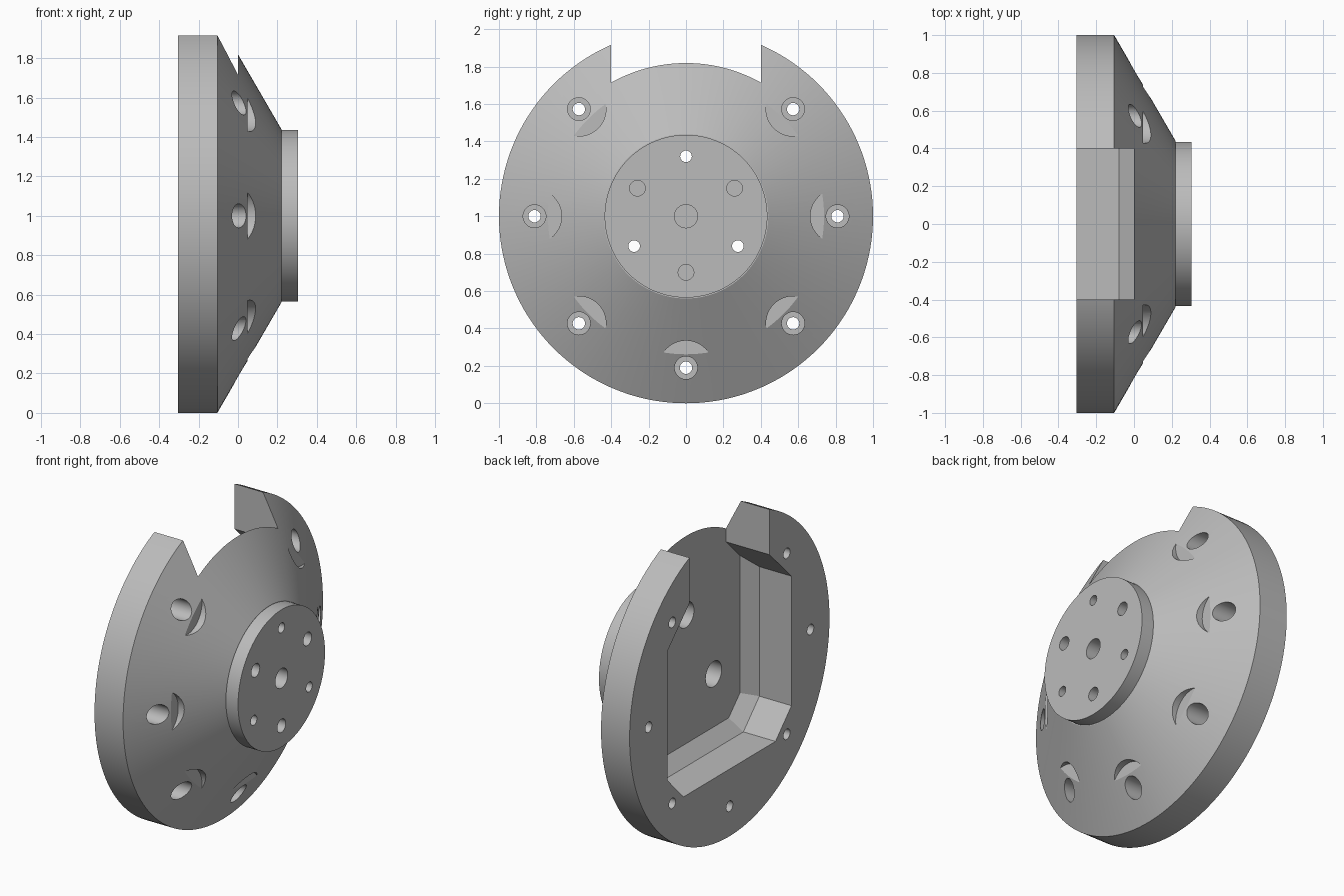
import bpy, bmesh, math
from mathutils import Vector

cube = bpy.data.objects.get("Cube")
if cube:
    bpy.data.objects.remove(cube, do_unlink=True)

CENTRE = 1.0  # height of the flange axis, which runs along x

grey = bpy.data.materials.new("machined grey")
grey.use_nodes = True
colour = (0.5, 0.5, 0.5, 1)
grey.diffuse_color = colour
grey.node_tree.nodes["Principled BSDF"].inputs["Base Color"].default_value = colour


def skin(bm, rings):
    """Join matching rings of points into a closed solid."""
    loops = [[bm.verts.new(p) for p in ring] for ring in rings]
    n = len(loops[0])
    for a, b in zip(loops, loops[1:]):
        for i in range(n):
            j = (i + 1) % n
            bm.faces.new((a[i], a[j], b[j], b[i]))
    bm.faces.new(loops[0][::-1])
    bm.faces.new(loops[-1])


def turn(bm, profile, y=0, up=0, segments=32):
    """Turn a profile of (x, radius) about an axis parallel to x."""
    angles = [math.tau * i / segments for i in range(segments)]
    skin(bm, [[Vector((x, y + r * math.cos(a), CENTRE + up + r * math.sin(a)))
               for a in angles] for x, r in profile])


def finish(bm, name):
    bmesh.ops.recalc_face_normals(bm, faces=bm.faces)
    mesh = bpy.data.meshes.new(name)
    bm.to_mesh(mesh)
    bm.free()
    mesh.materials.append(grey)
    ob = bpy.data.objects.new(name, mesh)
    bpy.context.collection.objects.link(ob)
    return ob


# Flange body: rim, cone and raised boss
bm = bmesh.new()
turn(bm, [(-0.305, 1), (-0.105, 1), (0.22, 0.44), (0.22, 0.435), (0.305, 0.435)], segments=144)
flange = finish(bm, "flange")

# Rear pocket, open through the top of the rim, with a bevelled floor edge
mouth = [(0.4, 1.2), (0.4, 0.63), (0.62, 0.41), (0.62, -0.41), (0.46, -0.575)]
floor = [(0.4, 1.2), (0.4, 0.63), (0.54, 0.49), (0.54, -0.38), (0.427, -0.495)]


def section(x, half):
    both = half + [(-y, z) for y, z in reversed(half)]
    return [Vector((x, y, CENTRE + z)) for y, z in both]


bm = bmesh.new()
skin(bm, [section(-0.5, mouth), section(-0.08, mouth), section(0, floor)])
pocket = finish(bm, "pocket_cutter")

bm = bmesh.new()
# Counterbored rim bolt holes with spot faces, skipping the open top
bolt = [(-0.5, 0.033), (-0.12, 0.033), (-0.12, 0.061), (0.047, 0.061), (0.047, 0.145), (0.4, 0.145)]
for k in range(8):
    if k != 2:
        a = k * math.pi / 4
        turn(bm, bolt, 0.81 * math.cos(a), 0.81 * math.sin(a), 48)

# Boss holes: three through holes counterbored from behind, three blind holes
through = [(-0.06, 0.08), (0.15, 0.08), (0.15, 0.031), (0.5, 0.031)]
blind = [(0.16, 0.042), (0.5, 0.042)]
for k in range(3):
    a = math.pi / 2 + k * math.tau / 3
    turn(bm, through, 0.32 * math.cos(a), 0.32 * math.sin(a))
    turn(bm, blind, -0.3 * math.cos(a), -0.3 * math.sin(a))
turn(bm, [(0.12, 0.062), (0.5, 0.062)])
holes = finish(bm, "hole_cutter")

# Cut the pocket and the holes, then drop the cutters
bpy.context.view_layer.objects.active = flange
for cutter in (pocket, holes):
    cutter.hide_render = True
    mod = flange.modifiers.new(cutter.name, "BOOLEAN")
    mod.operation = "DIFFERENCE"
    mod.solver = "EXACT"
    mod.object = cutter
    bpy.ops.object.modifier_apply(modifier=mod.name)
    bpy.data.objects.remove(cutter, do_unlink=True)

bpy.ops.object.select_all(action="DESELECT")
flange.select_set(True)
bpy.ops.object.shade_smooth_by_angle(angle=math.radians(25))
